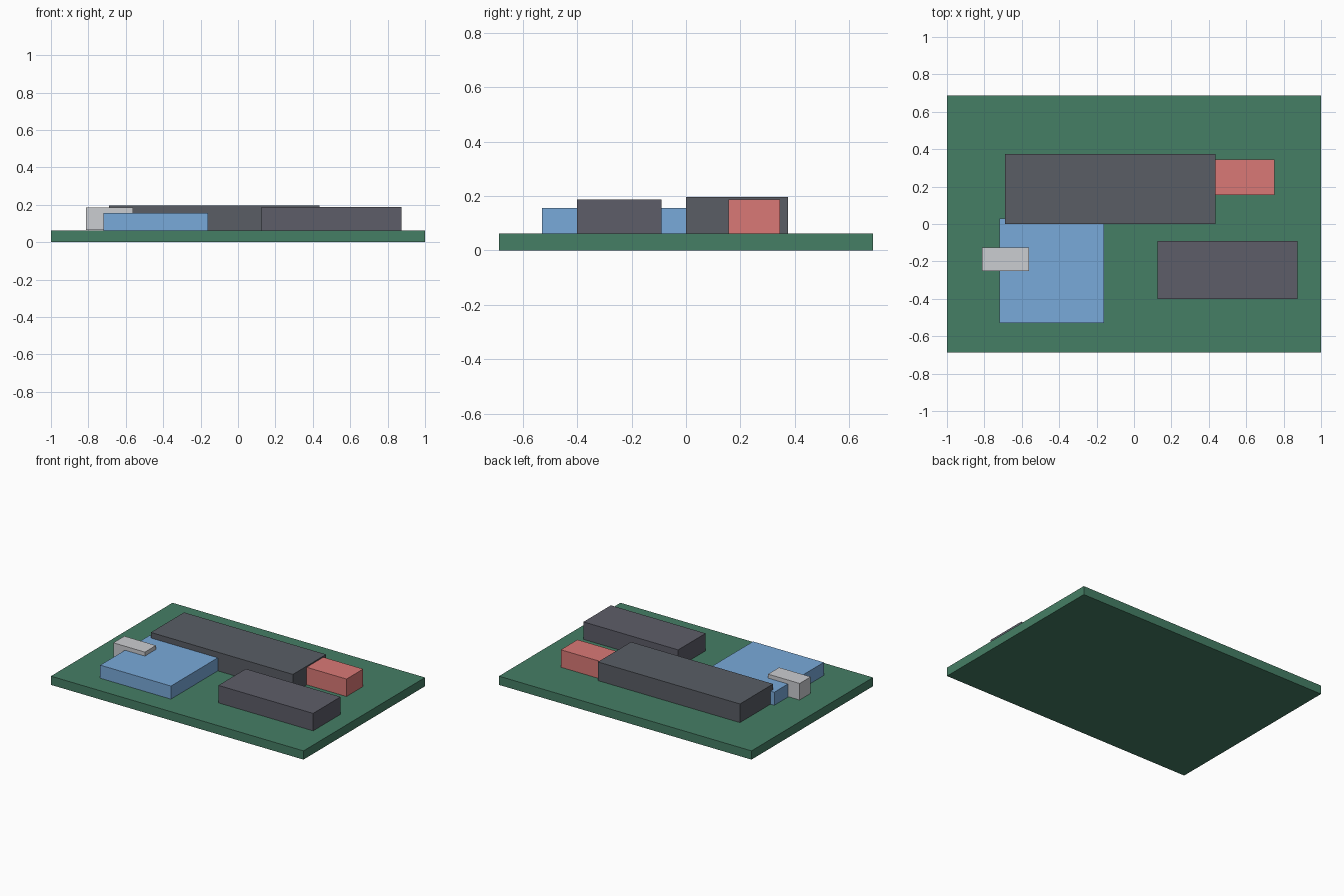
import bpy
from mathutils import Vector

if "Cube" in bpy.data.objects:
    bpy.data.objects.remove(bpy.data.objects["Cube"])


def material(name, rgb):
    m = bpy.data.materials.new(name)
    m.diffuse_color = (*rgb, 1)
    m.use_nodes = True
    m.node_tree.nodes["Principled BSDF"].inputs["Base Color"].default_value = m.diffuse_color
    return m


def box(name, lo, hi, mat=None):
    """Box between two opposite corners."""
    lo, hi = Vector(lo), Vector(hi)
    bpy.ops.mesh.primitive_cube_add(size=1, location=(lo + hi) / 2)
    ob = bpy.context.object
    ob.name = ob.data.name = name
    ob.scale = hi - lo
    bpy.ops.object.transform_apply(location=False, rotation=False, scale=True)
    if mat:
        ob.data.materials.append(mat)
    return ob


green = material("board_green", (0.06, 0.21, 0.13))
charcoal = material("charcoal", (0.10, 0.11, 0.13))
slate = material("slate", (0.11, 0.11, 0.14))
blue = material("blue", (0.19, 0.40, 0.70))
red = material("red", (0.70, 0.19, 0.18))
silver = material("silver", (0.60, 0.61, 0.64))

TOP = 0.0625  # upper face of the board

# base board
box("base_board", (-1, -0.6875, 0), (1, 0.6875, TOP), green)

# blocks standing on the board
box("long_block", (-0.69, 0.0, TOP), (0.435, 0.375, 0.196), charcoal)
box("short_block", (0.125, -0.40, TOP), (0.875, -0.09, 0.1875), slate)
box("square_pad", (-0.72, -0.53, TOP), (-0.16, 0.03, 0.156), blue)
box("end_connector", (0.4, 0.156, TOP), (0.75, 0.345, 0.1875), red)

# small plug overlapping the pad's left edge
box("side_plug", (-0.8125, -0.25, 0.066), (-0.5625, -0.125, 0.1845), silver)
